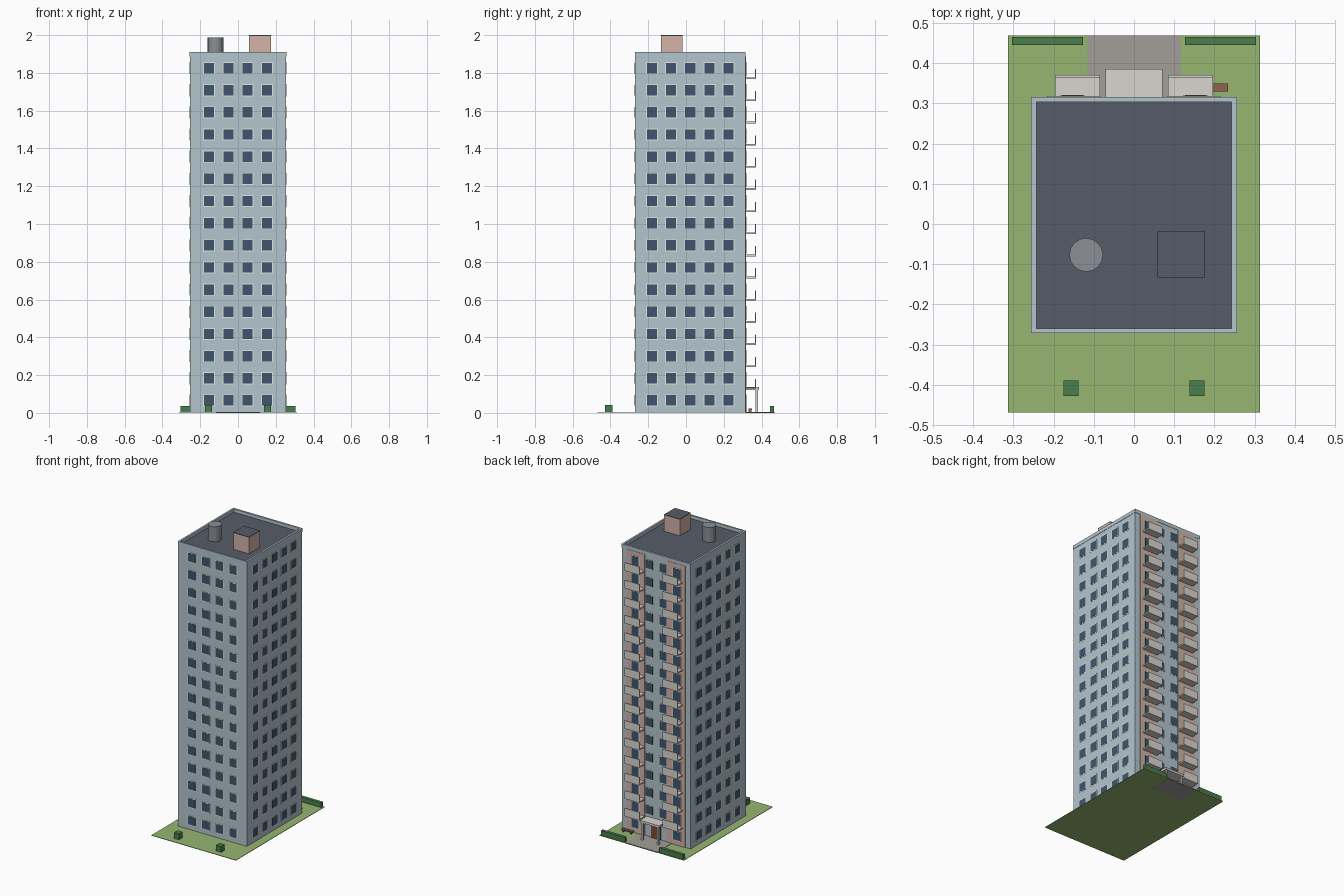
import bpy, bmesh
from mathutils import Matrix, Vector

if "Cube" in bpy.data.objects:
    bpy.data.objects.remove(bpy.data.objects["Cube"])


def material(name, hexcode):
    rgb = [int(hexcode[i:i + 2], 16) / 255 for i in (0, 2, 4)]
    m = bpy.data.materials.new(name)
    m.diffuse_color = [((c + 0.055) / 1.055) ** 2.4 for c in rgb] + [1]
    m.use_nodes = True
    m.node_tree.nodes["Principled BSDF"].inputs["Base Color"].default_value = m.diffuse_color
    return m


WALL = material("wall_blue", "B4C6CF")
PINK = material("panel_pink", "D3B3A8")
FRAME = material("frame_white", "E4E6E2")
GLASS = material("glass_blue", "3F566D")
ROOF = material("roof_dark", "565C68")
PALE = material("concrete_pale", "D8D6D0")
GRASS = material("grass", "96B671")
LEAF = material("leaf", "4A7F4C")
PAVE = material("paving", "A29E99")
WOOD = material("wood", "8F6450")
DOOR = material("door_brown", "7A4A36")
STEEL = material("steel", "8B8F94")


def boxes(name, mat, spans):
    """One object from boxes given as (x0, x1, y0, y1, z0, z1)."""
    bm = bmesh.new()
    for x0, x1, y0, y1, z0, z1 in spans:
        m = Matrix.Translation(((x0 + x1) / 2, (y0 + y1) / 2, (z0 + z1) / 2))
        m = m @ Matrix.Diagonal((x1 - x0, y1 - y0, z1 - z0, 1))
        bmesh.ops.create_cube(bm, size=1, matrix=m)
    me = bpy.data.meshes.new(name)
    bm.to_mesh(me)
    bm.free()
    me.materials.append(mat)
    ob = bpy.data.objects.new(name, me)
    bpy.context.collection.objects.link(ob)
    return ob


def mirrored(spans):
    return spans + [(-b, -a, *rest) for a, b, *rest in spans]


# Main dimensions
HX, Y0, Y1, TOP = 0.254, -0.269, 0.314, 1.886
FLOORS, STEP, FIRST = 16, 0.1173, 0.066
levels = [FIRST + i * STEP for i in range(FLOORS)]
cols_x = [-0.153, -0.051, 0.051, 0.153]
cols_y = [0.0225 + 0.1015 * i for i in range(-2, 3)]

# Site
boxes("lawn", GRASS, [(-0.313, 0.313, -0.469, 0.469, 0.001, 0.004)])
boxes("path", PAVE, [(-0.116, 0.116, Y1, 0.469, 0, 0.006)])
boxes("hedges", LEAF, mirrored([(0.127, 0.304, 0.445, 0.465, 0.003, 0.036)]))
boxes("bushes", LEAF, mirrored([(0.138, 0.175, -0.428, -0.39, 0.003, 0.043)]))

# Tower body, roof and parapet
boxes("tower_body", WALL, [(-HX, HX, Y0, Y1, 0.002, TOP)])
boxes("roof_deck", ROOF, [(-0.245, 0.245, -0.262, 0.305, TOP - 0.003, TOP + 0.002)])
P, Q0, Q1 = 0.256, -0.271, 0.316
boxes("parapet", WALL,
      mirrored([(0.243, P, Q0, Q1, TOP, 1.91)])
      + [(-0.243, 0.243, Q0, -0.26, TOP, 1.91), (-0.243, 0.243, 0.303, Q1, TOP, 1.91)])

# Pink panels on the back wall
boxes("back_panels", PINK, mirrored([(0.083, 0.216, Y1 - 0.002, Y1 + 0.004, 0.004, TOP)]))

# Windows on all four sides
def windows(half_w, half_h, depth):
    out = []
    for k, z in enumerate(levels):
        zz = (z - half_h, z + half_h)
        for x in cols_x:
            out.append((x - half_w, x + half_w, Y0 - depth, Y0 + 0.002, *zz))
            if k > 0 or abs(x) > 0.1:
                front = Y1 + depth + (0.004 if abs(x) > 0.1 else 0)
                low = z - half_h - (0.012 if k > 0 and abs(x) > 0.1 else 0)
                out.append((x - half_w, x + half_w, Y1 - 0.002, front, low, zz[1]))
        for y in cols_y:
            out += mirrored([(HX - 0.002, HX + depth, y - half_w, y + half_w, *zz)])
    return out


boxes("window_frames", FRAME, windows(0.031, 0.032, 0.0015))
boxes("window_panes", GLASS, windows(0.0265, 0.0275, 0.0025))

# Balconies: floor slab and front rail
slabs, rails = [], []
for z in levels[1:]:
    slabs.append((0.085, 0.196, Y1, 0.371, z - 0.058, z - 0.049))
    rails.append((0.085, 0.196, 0.365, 0.371, z - 0.049, z - 0.004))
boxes("balcony_slabs", PALE, mirrored(slabs))
boxes("balcony_rails", PALE, mirrored(rails))

# Entrance
boxes("entrance_door", DOOR, [(-0.034, 0.034, Y1 - 0.002, Y1 + 0.005, 0.006, 0.098)])
boxes("entrance_canopy", PALE, [(-0.071, 0.071, Y1, 0.386, 0.122, 0.137)])
boxes("canopy_posts", PALE, mirrored([(0.053, 0.065, 0.369, 0.381, 0.004, 0.123)]))

# Bench beside the entrance
boxes("bench_seat", WOOD, [(0.155, 0.234, 0.33, 0.35, 0.016, 0.022)])
boxes("bench_legs", WOOD, [(x, x + 0.008, 0.332, 0.348, 0.004, 0.016) for x in (0.162, 0.219)])

# Rooftop stair house and water tank
boxes("stair_house", PINK, [(0.058, 0.175, -0.133, -0.018, TOP, 1.996)])
boxes("stair_house_roof", ROOF, [(0.058, 0.175, -0.133, -0.018, 1.996, 2.0)])
bpy.ops.mesh.primitive_cylinder_add(vertices=16, radius=0.042, depth=0.102,
                                    location=(-0.119, -0.077, TOP + 0.051))
tank = bpy.context.object
tank.name = "water_tank"
tank.data.materials.append(STEEL)
